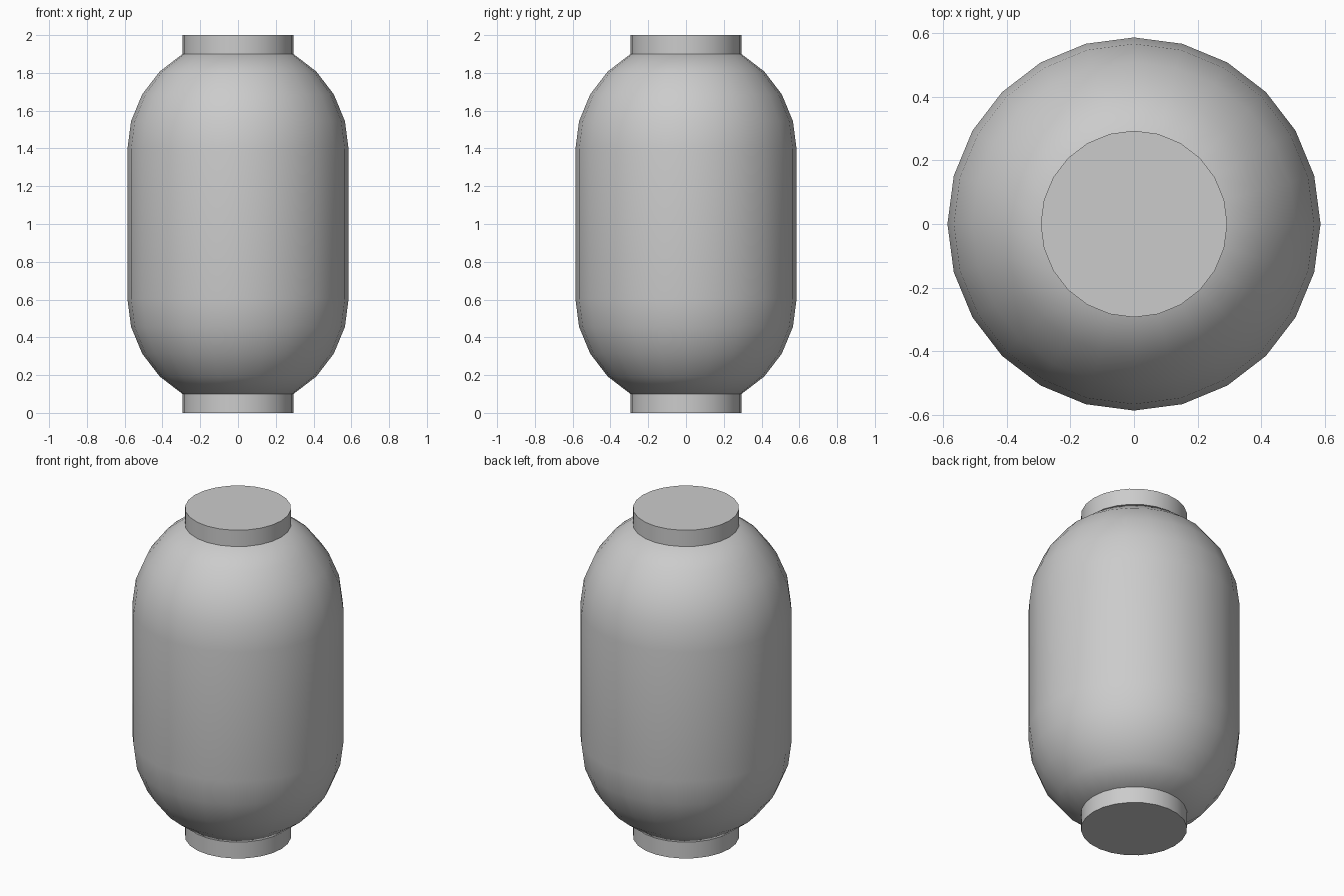
import bpy
import bmesh
import math
from mathutils import Vector

SIDES = 24
BODY_R = 0.586
CAP_R = BODY_R / 2
CENTRE_Z = 0.607       # centre height of the lower dome
HEIGHT = 2.0

cube = bpy.data.objects.get("Cube")
if cube:
    bpy.data.objects.remove(cube, do_unlink=True)

grey = bpy.data.materials.new("plain grey")
grey.use_nodes = True
colour = (0.6, 0.6, 0.6, 1)
grey.diffuse_color = colour
grey.node_tree.nodes["Principled BSDF"].inputs["Base Color"].default_value = colour


def lathe(name, profile):
    """Turn a (radius, z) profile around the z axis."""
    bm = bmesh.new()
    verts = [bm.verts.new((r, 0, z)) for r, z in profile]
    edges = [bm.edges.new(pair) for pair in zip(verts, verts[1:])]
    bmesh.ops.spin(bm, geom=verts + edges, cent=Vector(), axis=(0, 0, 1),
                   angle=math.tau, steps=SIDES, use_merge=True)
    bmesh.ops.remove_doubles(bm, verts=bm.verts, dist=0.0001)
    # close the open ends, then face everything outward
    bmesh.ops.holes_fill(bm, edges=[e for e in bm.edges if e.is_boundary], sides=SIDES)
    bmesh.ops.recalc_face_normals(bm, faces=bm.faces)
    mesh = bpy.data.meshes.new(name)
    bm.to_mesh(mesh)
    bm.free()
    mesh.materials.append(grey)
    obj = bpy.data.objects.new(name, mesh)
    bpy.context.collection.objects.link(obj)
    bpy.ops.object.select_all(action="DESELECT")
    obj.select_set(True)
    bpy.context.view_layer.objects.active = obj
    bpy.ops.object.shade_smooth_by_angle(angle=math.radians(40))
    return obj


# Rounded body: a dome in even steps, mirrored to the top
lower = []
for step in range(5):
    a = math.radians(60 - 15 * step)
    lower.append((BODY_R * math.cos(a), CENTRE_Z - BODY_R * math.sin(a)))
upper = [(r, HEIGHT - z) for r, z in reversed(lower)]
lathe("lantern_body", lower + upper)

# Short cylindrical collars at both ends
neck = lower[0][1]
lathe("bottom_collar", [(CAP_R, 0), (CAP_R, neck)])
lathe("top_collar", [(CAP_R, HEIGHT - neck), (CAP_R, HEIGHT)])
